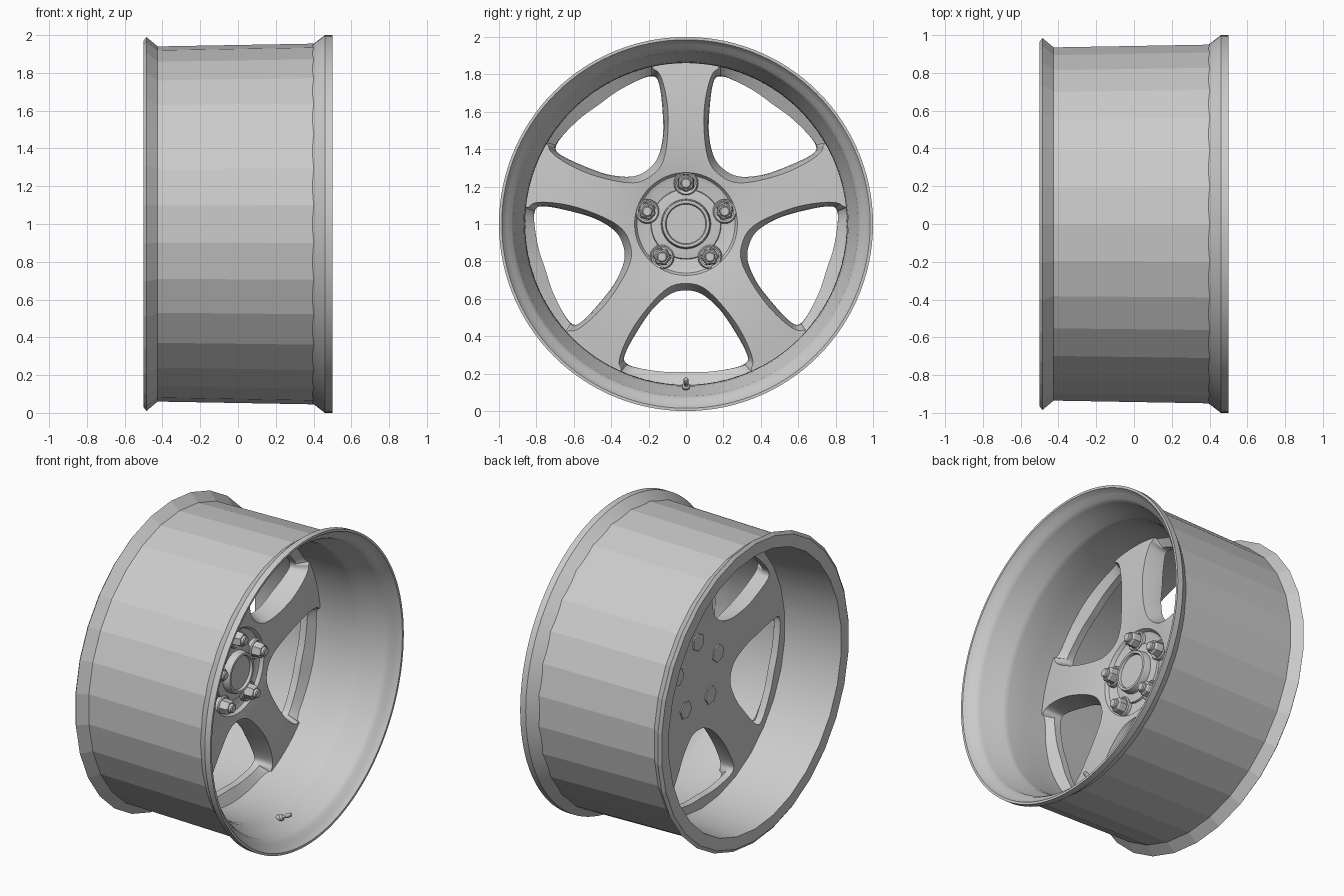
import bpy, bmesh, math
from mathutils import Vector, Matrix

if "Cube" in bpy.data.objects:
    bpy.data.objects.remove(bpy.data.objects["Cube"])

PI2 = math.tau


def finish(name, bm, smooth):
    bmesh.ops.remove_doubles(bm, verts=bm.verts, dist=1e-5)
    bmesh.ops.recalc_face_normals(bm, faces=bm.faces)
    me = bpy.data.meshes.new(name)
    bm.to_mesh(me)
    bm.free()
    ob = bpy.data.objects.new(name, me)
    bpy.context.collection.objects.link(ob)
    if smooth:
        smooth_angle(ob, smooth)
    return ob


def smooth_angle(ob, deg):
    bpy.ops.object.select_all(action='DESELECT')
    ob.select_set(True)
    bpy.context.view_layer.objects.active = ob
    bpy.ops.object.shade_smooth_by_angle(angle=math.radians(deg))


def lathe(name, profile, seg, oy=0, oz=1, smooth=30, turn=0):
    """Revolve (x, r) points about an axis parallel to x."""
    bm = bmesh.new()
    rings = []
    for x, r in profile:
        rings.append([bm.verts.new((x, oy + r * math.sin(PI2 * i / seg + turn),
                                    oz + r * math.cos(PI2 * i / seg + turn))) for i in range(seg)])
    for a, b in zip(rings, rings[1:]):
        for i in range(seg):
            j = (i + 1) % seg
            bm.faces.new((a[i], a[j], b[j], b[i]))
    bmesh.ops.dissolve_degenerate(bm, dist=1e-6, edges=bm.edges)
    return finish(name, bm, smooth)


# Faceted outer barrel with a flat rear flange
lathe("outer_barrel", [(.41, .955), (-.425, .94), (-.485, .99), (-.5, .97), (-.5, .893)], 30, smooth=0)
# Rear inside of the barrel
lathe("inner_barrel_rear", [(-.5, .893), (-.1, .862)], 30, smooth=40)
# Smooth front lip and stepped inside
lathe("front_lip", [(.395, .95), (.46, 1), (.5, 1), (.5, .985), (.485, .975),
                    (.465, .96), (.445, .935), (.42, .92), (.34, .905), (.285, .868), (.25, .862),
                    (.1, .86), (-.02, .86), (-.11, .858)], 120, smooth=25)

# Five-spoke disc, before the windows are cut
disc = lathe("spoke_disc", [(-.035, 0), (-.035, .24), (-.027, .262), (-.005, .275), (.006, .34), (.014, .45),
                            (.016, .6), (.008, .74), (.0, .82), (-.005, .88), (-.112, .88), (-.115, .75),
                            (-.115, .58), (-.1, .42), (-.085, .32), (-.085, 0)], 100, smooth=0)


def outline(half):
    """Smooth closed loop from half an outline mirrored across u = 0."""
    pts = [Vector(p) for p in half] + [Vector((-u, v)) for u, v in half[-2:0:-1]]
    n, out = len(pts), []
    for i in range(n):
        a, b, c, d = (pts[(i + k) % n] for k in (-1, 0, 1, 2))
        for s in range(5):
            t = s / 5
            out.append(.5 * (2 * b + (c - a) * t + (2 * a - 5 * b + 4 * c - d) * t * t
                             + (3 * b - a - 3 * c + d) * t ** 3))
    return out


# Front opening reaches the barrel, leaving a low ring; the hole itself is smaller
wide = outline([(0, .30), (.1, .33), (.21, .444), (.303, .575), (.362, .71), (.363, .785), (.30, .86), (.13, .91), (0, .92)])
front = outline([(0, .35), (.09, .372), (.188, .46), (.277, .59), (.332, .70), (.325, .745), (.255, .77), (.12, .79), (0, .79)])
back = outline([(0, .38), (.085, .398), (.178, .47), (.265, .60), (.318, .70), (.31, .74), (.25, .77), (.12, .79), (0, .79)])

# Stepped window cutters
bm = bmesh.new()
for k in range(5):
    a = math.pi + k * PI2 / 5
    rings = []
    for x, loop in ((.04, wide), (-.068, front), (-.2, back)):
        rings.append([bm.verts.new((x, p.y * math.sin(a) + p.x * math.cos(a),
                                    1 + p.y * math.cos(a) - p.x * math.sin(a))) for p in loop])
    # drop the outer wall straight down so the ring stays thin and flat
    for v, p in zip(rings[0], wide):
        if p.y > .8:
            v.co.x = .0
    n = len(front)
    for q, r in zip(rings, rings[1:]):
        for i in range(n):
            j = (i + 1) % n
            bm.faces.new((q[i], q[j], r[j], r[i]))
    bmesh.ops.triangulate(bm, faces=[bm.faces.new(rings[0]), bm.faces.new(rings[-1][::-1])])
cutter = finish("window_cutter", bm, 0)
cutter.hide_render = True

mod = disc.modifiers.new("windows", 'BOOLEAN')
mod.object = cutter
mod.operation = 'DIFFERENCE'
mod.solver = 'EXACT'
bpy.context.view_layer.objects.active = disc
disc.select_set(True)
bpy.ops.object.modifier_apply(modifier="windows")
bpy.data.objects.remove(cutter)
smooth_angle(disc, 35)

# Centre cap and its raised ring
lathe("hub_step", [(-.04, .19), (-.022, .185), (-.018, .15), (-.018, .12)], 60)
lathe("centre_cap", [(-.04, .135), (.015, .13), (.028, .125), (.03, .118), (.028, .11),
                     (.012, .105), (.012, 0)], 60)

# Lug nuts with washers, studs and rear bolt heads
for k in range(5):
    a = k * PI2 / 5
    y, z = .218 * math.sin(a), 1 + .218 * math.cos(a)
    lathe(f"lug_seat_{k}", [(-.04, .066), (-.015, .064), (-.008, .058), (-.014, .048)], 28, y, z)
    lathe(f"lug_nut_{k}", [(-.03, .048), (.03, .046), (.04, .038), (.04, .028)], 6, y, z, smooth=0, turn=a)
    lathe(f"lug_stud_{k}", [(.03, .029), (.055, .028), (.06, .022), (.06, 0)], 20, y, z)
    lathe(f"rear_bolt_{k}", [(-.08, .06), (-.092, .058), (-.092, 0)], 6, y, z, smooth=0, turn=a)

# Tyre valve, tilted towards the axle
valve = lathe("valve_stem", [(-.01, .02), (.02, .02), (.03, .01), (.055, .01), (.06, .014),
                             (.09, .013), (.097, .008), (.097, 0)], 16, 0, 0)
valve.matrix_world = Matrix.Translation((.3, 0, .125)) @ Matrix.Rotation(-math.radians(28), 4, 'Y')
